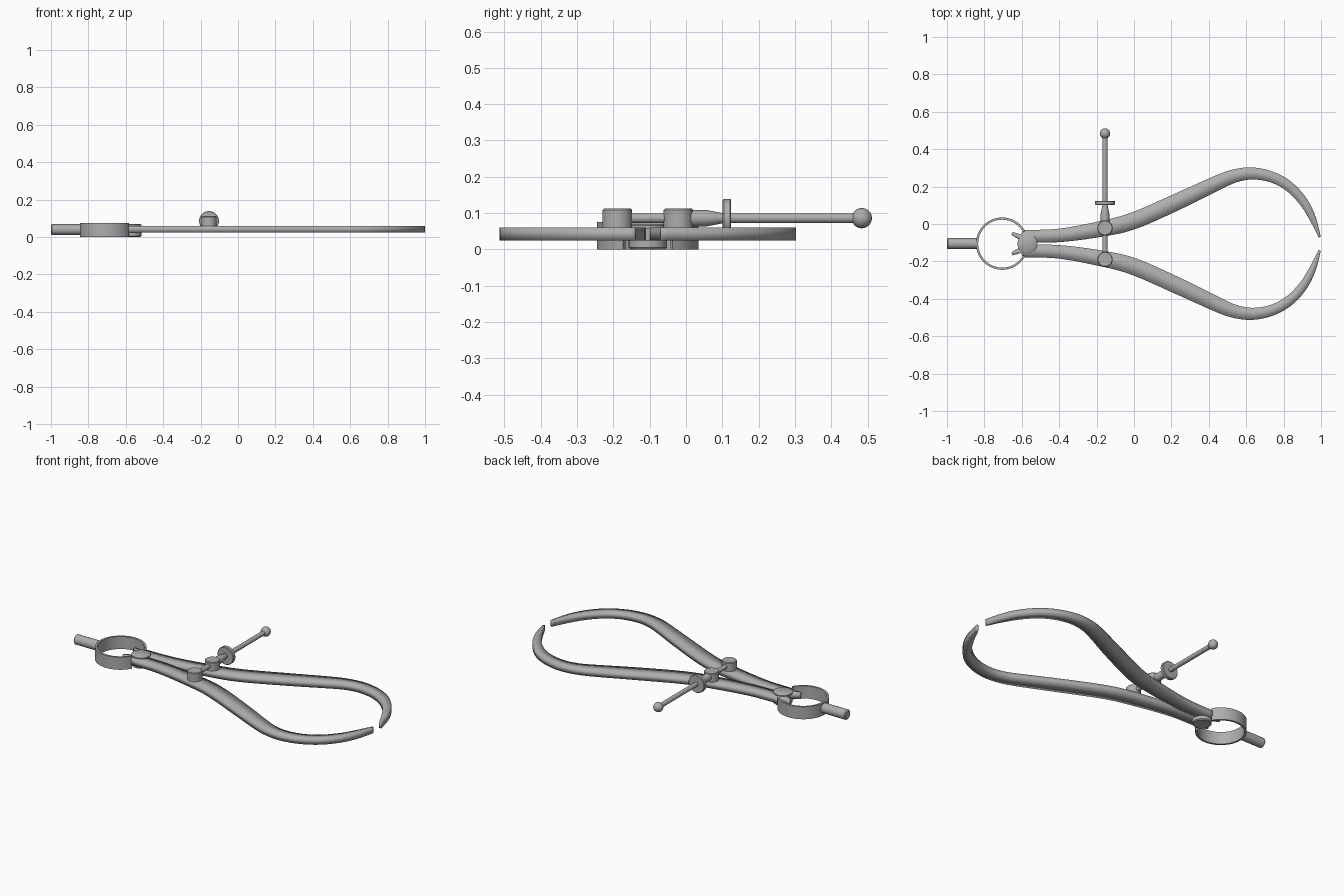
import bpy, bmesh, math
from mathutils import Vector

if "Cube" in bpy.data.objects:
    bpy.data.objects.remove(bpy.data.objects["Cube"], do_unlink=True)

steel = bpy.data.materials.new("grey steel")
steel.use_nodes = True
GREY = (0.42, 0.42, 0.42, 1)
steel.diffuse_color = GREY
steel.node_tree.nodes["Principled BSDF"].inputs["Base Color"].default_value = GREY

AXIS_Y = -0.105   # the legs mirror across this line
SCREW_X, SCREW_Z = -0.155, 0.086


def finish(name, bm, angle=None):
    """Turn a bmesh into a smooth shaded steel object."""
    bmesh.ops.recalc_face_normals(bm, faces=bm.faces)
    mesh = bpy.data.meshes.new(name)
    bm.to_mesh(mesh)
    bm.free()
    mesh.materials.append(steel)
    obj = bpy.data.objects.new(name, mesh)
    bpy.context.collection.objects.link(obj)
    bpy.ops.object.select_all(action='DESELECT')
    obj.select_set(True)
    bpy.context.view_layer.objects.active = obj
    if angle is None:
        bpy.ops.object.shade_smooth()
    else:
        bpy.ops.object.shade_smooth_by_angle(angle=math.radians(angle))
    return obj


def lathe(name, origin, axis, profile, sides=32):
    """Revolve (distance along axis, radius) pairs about an axis."""
    bm = bmesh.new()
    turn = Vector(axis).to_track_quat('Z', 'Y')
    rings = []
    for d, r in profile:
        ring = []
        for i in range(sides):
            a = math.tau * i / sides
            p = Vector((r * math.cos(a), r * math.sin(a), d))
            ring.append(bm.verts.new(Vector(origin) + turn @ p))
        rings.append(ring)
    for low, high in zip(rings, rings[1:]):
        for i in range(sides):
            j = (i + 1) % sides
            bm.faces.new((low[i], low[j], high[j], high[i]))
    bm.faces.new(rings[0])
    bm.faces.new(rings[-1])
    return finish(name, bm, 40)


def strip(name, path, z0, z1, angle=None):
    """Slab following a path of (x, y, half width) points."""
    bm = bmesh.new()
    rows = []
    for i, (x, y, w) in enumerate(path):
        a, b = path[max(i - 1, 0)], path[min(i + 1, len(path) - 1)]
        t = Vector((b[0] - a[0], b[1] - a[1])).normalized()
        nx, ny = -t.y * w, t.x * w
        rows.append([bm.verts.new(c) for c in (
            (x + nx, y + ny, z0), (x + nx, y + ny, z1),
            (x - nx, y - ny, z1), (x - nx, y - ny, z0))])
    for a, b in zip(rows, rows[1:]):
        for k in range(4):
            m = (k + 1) % 4
            bm.faces.new((a[k], a[m], b[m], b[k]))
    bm.faces.new(rows[0])
    bm.faces.new(rows[-1])
    return finish(name, bm, angle)


def smooth_path(points, steps=5):
    """Catmull-Rom curve through the points."""
    pts = [Vector(p) for p in points]
    out = []
    for i in range(len(pts) - 1):
        p0, p1, p2 = pts[max(i - 1, 0)], pts[i], pts[i + 1]
        p3 = pts[min(i + 2, len(pts) - 1)]
        for s in range(steps):
            t = s / steps
            out.append(0.5 * (2 * p1 + (p2 - p0) * t
                              + (2 * p0 - 5 * p1 + 4 * p2 - p3) * t * t
                              + (3 * p1 - p0 - 3 * p2 + p3) * t ** 3))
    return out + [pts[-1]]


# Curved legs: hooked claw, straight shank, bowed tip
claw = [(-0.652, -0.05, 0.008), (-0.63, -0.06, 0.012), (-0.606, -0.071, 0.016)]
shank = [(-0.59, -0.066, 0.034), (-0.40, -0.061, 0.036), (-0.18, -0.027, 0.042),
         (0, 0.018, 0.045), (0.25, 0.128, 0.044), (0.46, 0.227, 0.039),
         (0.55, 0.26, 0.035), (0.64, 0.27, 0.032), (0.74, 0.25, 0.029),
         (0.83, 0.2, 0.027), (0.905, 0.12, 0.024), (0.955, 0.03, 0.018),
         (0.993, -0.07, 0.006)]
leg = [Vector(p) for p in claw] + smooth_path(shank)
strip("left_leg", leg, 0.025, 0.06)
strip("right_leg", [(x, 2 * AXIS_Y - y, w) for x, y, w in leg], 0.025, 0.06)

# Open spring ring with its gap at the claws
gap = math.radians(29)
arc = []
for i in range(49):
    a = gap + (math.tau - 2 * gap) * i / 48
    arc.append((-0.705 + 0.134 * math.cos(a), AXIS_Y + 0.134 * math.sin(a), 0.006))
strip("spring_ring", arc, 0.0, 0.075, 40)

# Handle rod
lathe("handle", (-1, AXIS_Y, 0.04), (1, 0, 0), [(0, 0.024), (0.005, 0.029), (0.16, 0.029)])

# Pivot with a cap above and below
lathe("pivot", (-0.57, AXIS_Y, 0), (0, 0, 1),
      [(0, 0.048), (0.005, 0.053), (0.025, 0.053), (0.025, 0.035),
       (0.058, 0.035), (0.058, 0.053), (0.066, 0.053), (0.07, 0.048)])

# Posts that carry the screw
for name, side in (("left_post", 1), ("right_post", -1)):
    lathe(name, (SCREW_X, AXIS_Y + side * 0.084, 0.055), (0, 0, 1),
          [(0, 0.041), (0.053, 0.041), (0.057, 0.037)])

# Adjusting screw, collar, thumb nut and end ball
screw = (SCREW_X, 0, SCREW_Z)
lathe("screw_rod", screw, (0, 1, 0), [(-0.19, 0.0135), (0.47, 0.0135)], 20)
lathe("collar", screw, (0, 1, 0),
      [(0.0, 0.023), (0.055, 0.023), (0.075, 0.019), (0.102, 0.014)], 24)
lathe("thumb_nut", screw, (0, 1, 0),
      [(0.101, 0.05), (0.104, 0.053), (0.121, 0.053), (0.124, 0.05)])
ball = [(0.484 - 0.028 * math.cos(math.pi * i / 12),
         max(0.028 * math.sin(math.pi * i / 12), 0.0005)) for i in range(13)]
lathe("end_ball", screw, (0, 1, 0), ball, 24)
